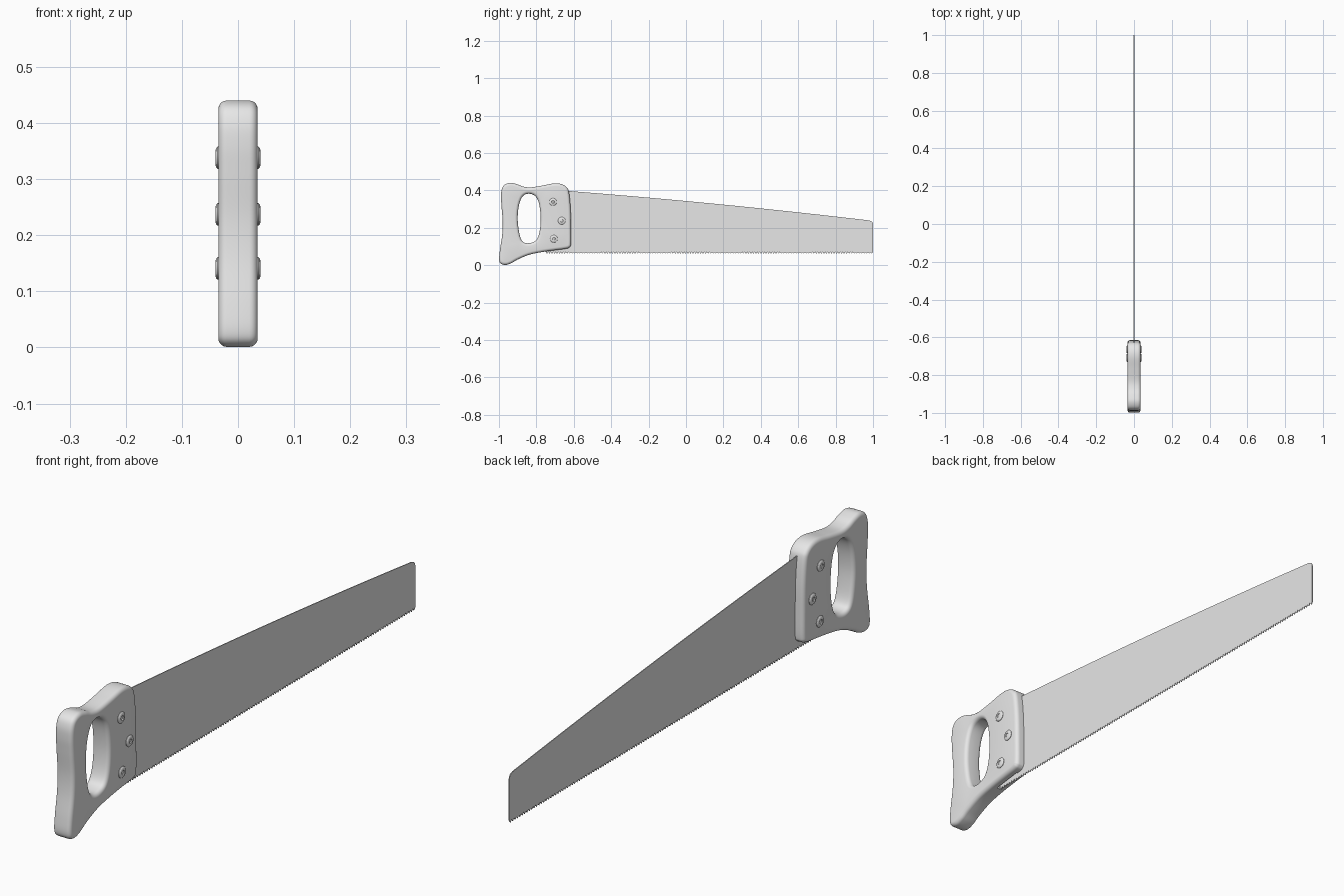
import bpy, bmesh, math
from mathutils import Vector, Matrix

if "Cube" in bpy.data.objects:
    bpy.data.objects.remove(bpy.data.objects["Cube"])

grey = bpy.data.materials.new("plain grey")
grey.diffuse_color = (0.8, 0.8, 0.8, 1)
grey.use_nodes = True
grey.node_tree.nodes["Principled BSDF"].inputs["Base Color"].default_value = grey.diffuse_color


def add_object(name, bm, smooth_angle=None):
    bmesh.ops.recalc_face_normals(bm, faces=bm.faces[:])
    mesh = bpy.data.meshes.new(name)
    bm.to_mesh(mesh)
    bm.free()
    mesh.materials.append(grey)
    ob = bpy.data.objects.new(name, mesh)
    bpy.context.collection.objects.link(ob)
    if smooth_angle:
        smooth(ob, smooth_angle)
    return ob


def smooth(ob, angle):
    ob.data.shade_smooth()
    ob.data.set_sharp_from_angle(angle=math.radians(angle))


def spline(points, steps=6):
    """Closed Catmull-Rom curve through the points."""
    pts = [Vector(p) for p in points]
    n, out = len(pts), []
    for i in range(n):
        a, b, c, d = (pts[(i + k) % n] for k in (-1, 0, 1, 2))
        for s in range(steps):
            t = s / steps
            out.append(0.5 * (2 * b + (c - a) * t + (2 * a - 5 * b + 4 * c - d) * t * t
                              + (3 * b - a - 3 * c + d) * t ** 3))
    return out


# Handle: rounded slab between an outer outline and a grip hole (y, z)
OUTER = [(-.986, .40), (-.972, .428), (-.940, .440), (-.905, .433), (-.870, .420),
         (-.830, .416), (-.765, .426), (-.705, .437), (-.665, .433), (-.637, .415),
         (-.625, .385), (-.617, .30), (-.615, .20), (-.615, .118), (-.621, .097),
         (-.642, .088), (-.70, .080), (-.77, .070), (-.84, .055), (-.90, .030),
         (-.935, .010), (-.965, .001), (-.990, .008), (-.999, .030), (-.995, .08),
         (-.983, .16), (-.980, .23), (-.986, .31), (-.989, .36)]
HOLE = [(-.840, .382), (-.805, .368), (-.785, .325), (-.777, .25), (-.783, .18),
        (-.800, .135), (-.830, .119), (-.860, .119), (-.880, .135), (-.893, .18),
        (-.900, .25), (-.893, .32), (-.873, .368)]
HALF, ROUND = 0.035, 0.015
profile = [(ROUND * (1 - math.cos(a)), HALF - ROUND + ROUND * math.sin(a))
           for a in (math.pi / 2 * k / 5 for k in range(6))]
profile = [(i, -x) for i, x in reversed(profile)] + profile

bm = bmesh.new()
caps = ([], [])
for points, side in ((OUTER, 1), (HOLE, -1)):
    loop = spline(points)
    n = len(loop)
    inward = []
    for i in range(n):
        t = (loop[(i + 1) % n] - loop[i - 1]).normalized()
        inward.append(Vector((t.y, -t.x)) * side)
    rings = []
    for inset, x in profile:
        ring = []
        for p, d in zip(loop, inward):
            q = p + d * inset
            ring.append(bm.verts.new((x, q.x, q.y)))
        rings.append(ring)
    for r0, r1 in zip(rings, rings[1:]):
        for i in range(n):
            j = (i + 1) % n
            bm.faces.new((r0[i], r0[j], r1[j], r1[i]))
    for cap, ring in zip(caps, (rings[0], rings[-1])):
        cap.extend(bm.edges.get((ring[i], ring[(i + 1) % n])) for i in range(n))
for cap in caps:
    bmesh.ops.triangle_fill(bm, use_beauty=True, use_dissolve=False, edges=cap,
                            normal=(1, 0, 0))
handle = add_object("handle", bm)

# Slot under the handle where the blade enters
bm = bmesh.new()
bmesh.ops.create_cube(bm, size=1, matrix=Matrix.Translation((0, -.705, .05))
                      @ Matrix.Diagonal((.012, .11, .11, 1)))
cutter = add_object("slot_cutter", bm)
cutter.hide_render = True
mod = handle.modifiers.new("slot", 'BOOLEAN')
mod.operation, mod.object, mod.solver = 'DIFFERENCE', cutter, 'EXACT'
bpy.context.view_layer.objects.active = handle
bpy.ops.object.modifier_apply(modifier=mod.name)
bpy.data.objects.remove(cutter)
smooth(handle, 35)

# Blade: thin plate with a gently bowed back and a toothed lower edge
START, END, TEETH = -.75, 1.0, 130
outline = []
for k in range(13):
    t = k / 12
    outline.append((-.70 + 1.68 * t, .402 - .163 * t + .036 * t * (1 - t)))
outline += [(.992, .234), (.998, .228), (END, .219)]
pitch = (END - START) / TEETH
for k in range(TEETH):
    y = END - k * pitch
    outline += [(y, .070), (y - pitch / 2, .061)]
outline += [(START, .070), (START, .36)]
bm = bmesh.new()
bm.faces.new([bm.verts.new((0, y, z)) for y, z in outline])
blade = add_object("blade", bm)
mod = blade.modifiers.new("thickness", 'SOLIDIFY')
mod.thickness, mod.offset = 0.003, 0

# Screws: turned heads with a small recess, on both sides
HEAD = [(.020, .030), (.020, .0365), (.0175, .039), (.013, .0402), (.008, .0405),
        (.0065, .038), (.0, .038)]
for number, (y, z) in enumerate([(-.711, .338), (-.664, .237), (-.706, .141)], 1):
    for label, s in (("right", 1), ("left", -1)):
        bm = bmesh.new()
        verts = [bm.verts.new((s * x, y + r, z)) for r, x in HEAD]
        edges = [bm.edges.new(e) for e in zip(verts, verts[1:])]
        bmesh.ops.spin(bm, geom=verts + edges, cent=(0, y, z), axis=(1, 0, 0),
                       angle=2 * math.pi, steps=24, use_merge=True)
        bmesh.ops.remove_doubles(bm, verts=bm.verts[:], dist=1e-5)
        ob = add_object(f"screw_{number}_{label}", bm, 40)
        # an open turned surface may be flipped, so face it outwards
        if sum(f.normal.x * f.area for f in ob.data.polygons) * s < 0:
            ob.data.flip_normals()
